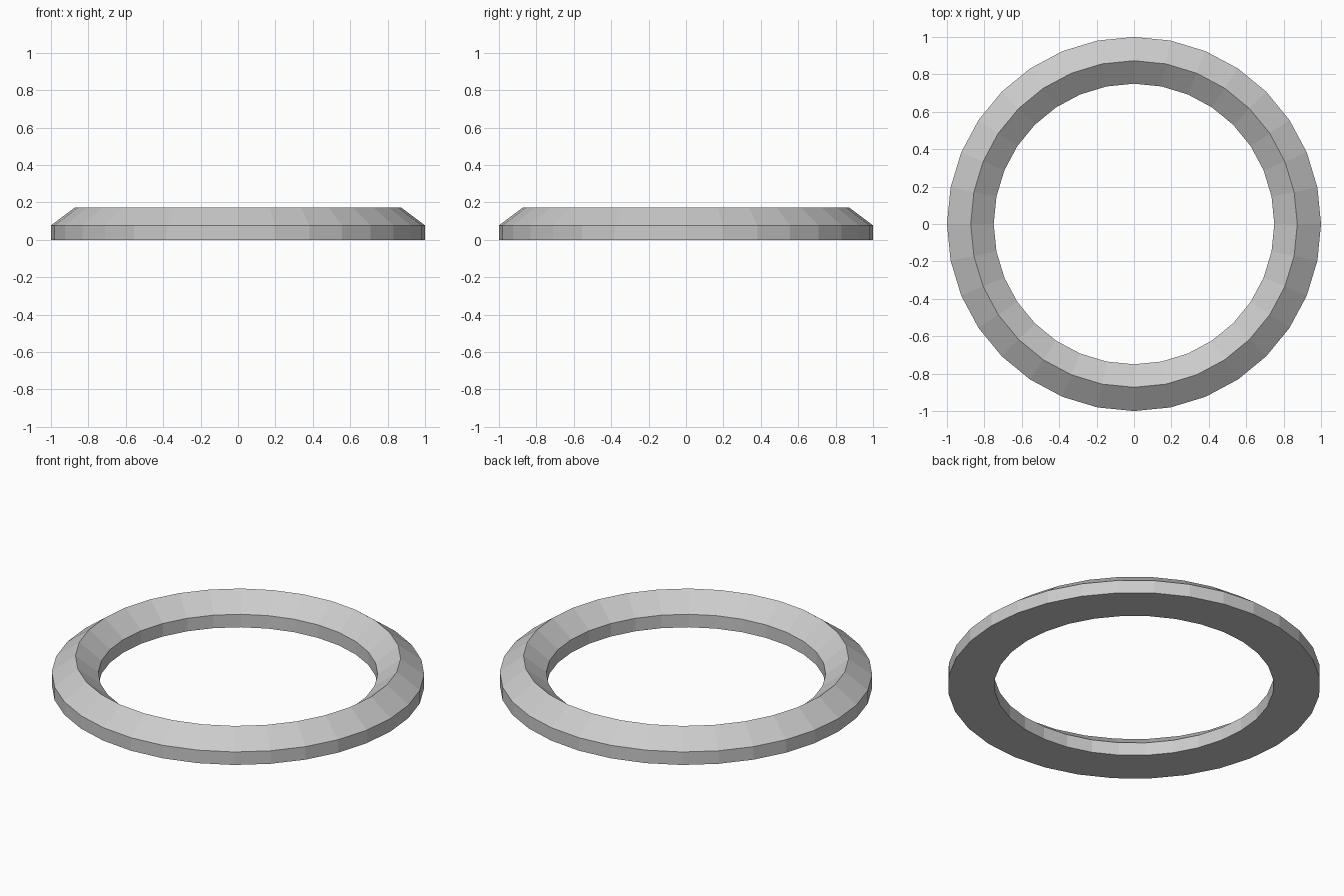
import bpy, bmesh, math

if "Cube" in bpy.data.objects:
    bpy.data.objects.remove(bpy.data.objects["Cube"])

SIDES = 32
# Ring cross-section: (radius, height)
PROFILE = [(1.0, 0.0), (1.0, 0.077), (0.873, 0.172), (0.75, 0.077), (0.75, 0.0)]

# Sweep the cross-section around z
bm = bmesh.new()
rings = []
for i in range(SIDES):
    a = 2 * math.pi * i / SIDES
    rings.append([bm.verts.new((r * math.cos(a), r * math.sin(a), z)) for r, z in PROFILE])

n = len(PROFILE)
for i in range(SIDES):
    p, q = rings[i], rings[(i + 1) % SIDES]
    for j in range(n):
        k = (j + 1) % n
        bm.faces.new((p[j], q[j], q[k], p[k]))
bmesh.ops.recalc_face_normals(bm, faces=bm.faces)

# Flat-shaded ring object
mesh = bpy.data.meshes.new("bevelled_ring")
bm.to_mesh(mesh)
bm.free()
bpy.context.collection.objects.link(bpy.data.objects.new("bevelled_ring", mesh))
